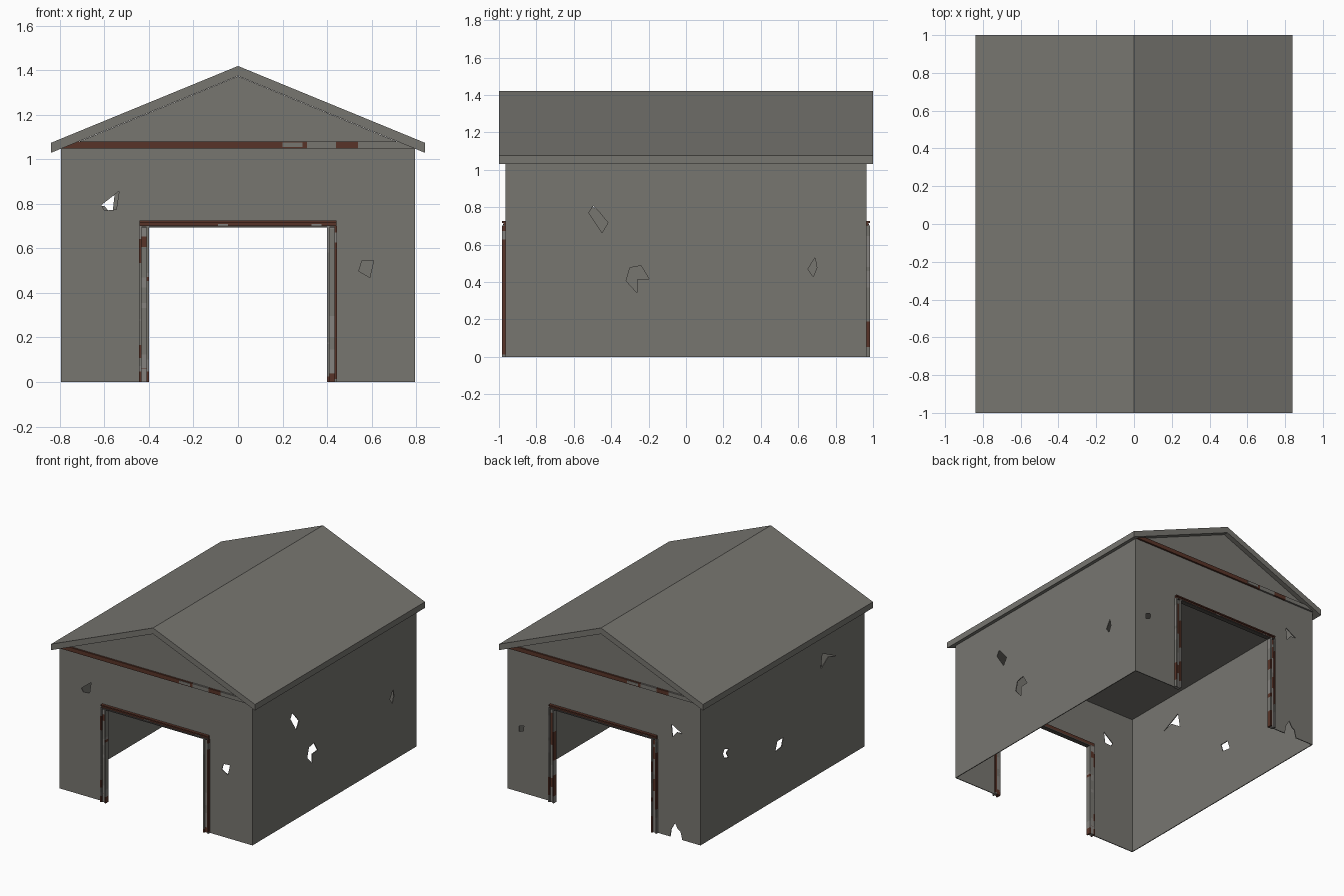
import bpy, bmesh, random
from math import pi
from mathutils import Matrix, Vector

if "Cube" in bpy.data.objects:
    bpy.data.objects.remove(bpy.data.objects["Cube"])

random.seed(4)


def mat(name, col):
    m = bpy.data.materials.new(name)
    m.diffuse_color = (*col, 1)
    m.use_nodes = True
    m.node_tree.nodes["Principled BSDF"].inputs["Base Color"].default_value = m.diffuse_color
    return m


GREY = mat("weathered grey", (0.185, 0.180, 0.163))
RUST = mat("rust brown", (0.098, 0.034, 0.021))
PALE = mat("bare steel", (0.235, 0.225, 0.21))
DARK = mat("dark steel", (0.075, 0.068, 0.062))


def slab(name, loops, depth, loc, rot):
    """Flat sheet from an outline plus hole loops, given thickness."""
    cu = bpy.data.curves.new(name, 'CURVE')
    cu.dimensions, cu.fill_mode, cu.extrude = '2D', 'BOTH', depth / 2
    for pts in loops:
        sp = cu.splines.new('POLY')
        sp.points.add(len(pts) - 1)
        for p, (a, b) in zip(sp.points, pts):
            p.co = (a, b, 0, 1)
        sp.use_cyclic_u = True
    tmp = bpy.data.objects.new(name + "_outline", cu)
    bpy.context.collection.objects.link(tmp)
    dg = bpy.context.evaluated_depsgraph_get()
    me = bpy.data.meshes.new_from_object(tmp.evaluated_get(dg))
    bpy.data.objects.remove(tmp)
    me.materials.clear()
    me.materials.append(GREY)
    for p in me.polygons:
        p.material_index, p.use_smooth = 0, False
    ob = bpy.data.objects.new(name, me)
    ob.location, ob.rotation_euler = loc, rot
    bpy.context.collection.objects.link(ob)


def boxes(name, parts, turn):
    """One object from (min corner, max corner, colour) boxes."""
    mats = [RUST, PALE, GREY, DARK]
    bm = bmesh.new()
    for lo, hi, m in parts:
        lo, hi = Vector(lo), Vector(hi)
        mx = Matrix.Translation((lo + hi) / 2) @ Matrix.Diagonal((*(hi - lo), 1))
        geo = bmesh.ops.create_cube(bm, size=1, matrix=mx)
        for f in {f for v in geo['verts'] for f in v.link_faces}:
            f.material_index = mats.index(m)
    me = bpy.data.meshes.new(name)
    bm.to_mesh(me)
    bm.free()
    for m in mats:
        me.materials.append(m)
    ob = bpy.data.objects.new(name, me)
    ob.rotation_euler.z = turn
    bpy.context.collection.objects.link(ob)


FRONT, SIDE = (pi / 2, 0, 0), (pi / 2, 0, pi / 2)
T = 0.006

# End walls with doorway and torn holes
door = [(0.43, 0), (0.43, 0.71), (-0.43, 0.71), (-0.43, 0)]
top = [(-0.795, 1.048), (0.795, 1.048), (0.795, 0)]
front_holes = [
    [(-.614, .795), (-.534, .858), (-.547, .775), (-.60, .77)],
    [(.543, .498), (.556, .543), (.61, .547), (.592, .47)]]
back_holes = [
    [(-.555, .84), (-.645, .79), (-.60, .79), (-.565, .75)],
    [(.66, .50), (.70, .49), (.70, .45), (.665, .46)]]
torn = [(-.545, 0), (-.555, .06), (-.585, .11), (-.61, .07), (-.63, .06), (-.645, 0)]
slab("front_wall", [[(-.795, 0)] + top + door] + front_holes, T, (0, -.962, 0), FRONT)
slab("back_wall", [[(-.795, 0)] + top + door + torn] + back_holes, T, (0, .962, 0), FRONT)

# Side walls with torn holes
side = [(-.965, 0), (.965, 0), (.965, 1.05), (-.965, 1.05)]
right_holes = [
    [(-.497, .807), (-.519, .77), (-.449, .663), (-.417, .717), (-.465, .775)],
    [(-.30, .476), (-.24, .487), (-.198, .417), (-.262, .412), (-.262, .342), (-.32, .406)],
    [(.69, .53), (.70, .476), (.68, .428), (.652, .47)]]
left_holes = [
    [(.68, .61), (.63, .59), (.66, .57), (.635, .53), (.68, .54), (.70, .58)],
    [(.06, .43), (-.01, .43), (.01, .37), (.085, .36)],
    [(-.47, .88), (-.635, .80), (-.54, .83), (-.45, .77)]]
slab("right_wall", [side] + right_holes, T, (.792, 0, 0), SIDE)
slab("left_wall", [side] + left_holes, T, (-.792, 0, 0), SIDE)

# Pitched roof and the gable block under it
slab("roof", [[(-.84, 1.075), (0, 1.42), (.84, 1.075), (.84, 1.03), (0, 1.375), (-.84, 1.03)]],
     2.0, (0, 0, 0), FRONT)
slab("gable", [[(-.795, 1.047), (.795, 1.047), (0, 1.374)]], 1.93, (0, 0, 0), FRONT)


def patches(length, n, rusty):
    """Random lengths along a strip, mixing rust and steel."""
    cuts = sorted([0, length] + [random.uniform(0, length) for _ in range(n)])
    return [(a, b, RUST if random.random() < rusty else random.choice([GREY, PALE]))
            for a, b in zip(cuts, cuts[1:])]


for end, turn in (("front", 0), ("back", pi)):
    # Door posts: channel with outer flange, recessed web and inner flange
    for s, label in ((-1, "left"), (1, "right")):
        parts = []
        for x0, x1, y0, rusty in ((.434, .446, -.985, .45), (.412, .434, -.975, .2),
                                  (.401, .412, -.985, .25)):
            for a, b, m in patches(.70, 9, rusty):
                lo, hi = sorted((s * x0, s * x1))
                parts.append(((lo, y0, a), (hi, -.95, b), m))
        boxes(f"{end}_{label}_door_post", parts, turn)

    # Door lintel, mostly rust with a few bare bits
    parts = [((-.442, -.985, .716), (.442, -.95, .725), RUST),
             ((-.442, -.977, .703), (.442, -.95, .716), RUST),
             ((-.442, -.985, .695), (.442, -.95, .703), DARK)]
    parts += [((x, -.979, .704), (x + .045, -.977, .709), PALE) for x in (-.09, .33)]
    boxes(f"{end}_door_lintel", parts, turn)

    # Beam across the foot of the gable
    spans = [(-.79, .2, RUST), (.2, .31, RUST), (.31, .44, GREY), (.44, .54, RUST), (.54, .79, GREY)]
    parts = [((a, -.978, 1.05), (b, -.95, 1.08), m) for a, b, m in spans]
    parts.append(((.2, -.981, 1.056), (.29, -.978, 1.076), GREY))
    boxes(f"{end}_gable_beam", parts, turn)
